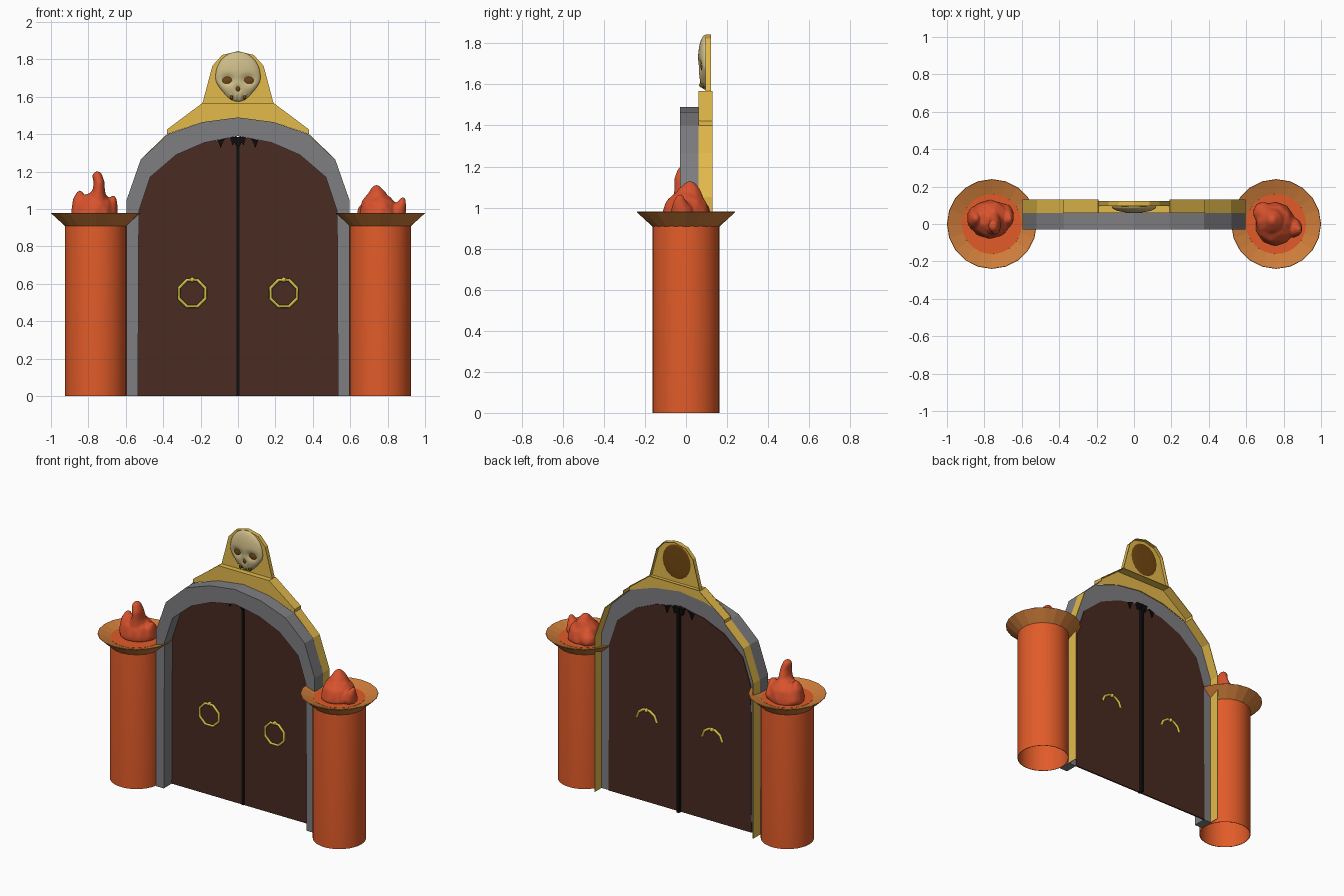
import bpy, bmesh, math
from mathutils import Matrix

if "Cube" in bpy.data.objects:
    bpy.data.objects.remove(bpy.data.objects["Cube"])


def mat(name, r, g, b):
    m = bpy.data.materials.new(name)
    m.diffuse_color = (r, g, b, 1)
    m.use_nodes = True
    m.node_tree.nodes["Principled BSDF"].inputs["Base Color"].default_value = m.diffuse_color
    return m


TERRA = mat("terracotta", .75, .105, .022)
BOWL = mat("bowl_orange", .62, .205, .042)
FLAME = mat("flame_red", .69, .085, .027)
GOLD = mat("gold", .77, .49, .07)
STONE = mat("stone_grey", .21, .21, .22)
WOOD = mat("dark_wood", .068, .024, .015)
BRASS = mat("brass", .66, .53, .06)
BLACK = mat("black_iron", .004, .004, .004)
BONE = mat("bone", .62, .51, .25)
BROWN = mat("socket_brown", .17, .065, .006)


def finish(name, bm, material, smooth=None, normals=True):
    if normals:
        bmesh.ops.recalc_face_normals(bm, faces=bm.faces)
    me = bpy.data.meshes.new(name)
    bm.to_mesh(me)
    bm.free()
    me.materials.append(material)
    ob = bpy.data.objects.new(name, me)
    bpy.context.collection.objects.link(ob)
    if smooth:
        bpy.ops.object.select_all(action='DESELECT')
        ob.select_set(True)
        bpy.context.view_layer.objects.active = ob
        bpy.ops.object.shade_smooth_by_angle(angle=math.radians(smooth))
    return ob


def prism(name, pts, y0, y1, material):
    """Extrude an x-z outline from y0 to y1."""
    bm = bmesh.new()
    a = [bm.verts.new((x, y0, z)) for x, z in pts]
    b = [bm.verts.new((x, y1, z)) for x, z in pts]
    bm.faces.new(a)
    bm.faces.new(b[::-1])
    for i in range(len(pts)):
        j = (i + 1) % len(pts)
        bm.faces.new((a[i], b[i], b[j], a[j]))
    return finish(name, bm, material)


def strip(name, pts, y0, y1, material, thick=.004):
    """Thin open wall following an x-z path."""
    bm = bmesh.new()
    a = [bm.verts.new((x, y0, z)) for x, z in pts]
    b = [bm.verts.new((x, y1, z)) for x, z in pts]
    for i in range(len(pts) - 1):
        bm.faces.new((a[i], a[i + 1], b[i + 1], b[i]))
    ob = finish(name, bm, material, normals=False)
    s = ob.modifiers.new("thickness", 'SOLIDIFY')
    s.thickness = thick
    s.offset = 0
    return ob


def lathe(name, prof, cx, n, material, smooth=None, ring=False):
    """Turn a radius-height profile; a ring profile closes on itself, others end in caps."""
    bm = bmesh.new()
    rings = [[bm.verts.new((cx + r * math.cos(2 * math.pi * i / n),
                            r * math.sin(2 * math.pi * i / n), z)) for i in range(n)]
             for r, z in prof]
    for p, q in zip(rings, rings[1:] + (rings[:1] if ring else [])):
        for i in range(n):
            j = (i + 1) % n
            bm.faces.new((p[i], p[j], q[j], q[i]))
    if not ring:
        bm.faces.new(rings[0])
        bm.faces.new(rings[-1])
    return finish(name, bm, material, smooth)


def mirror(half):
    """Complete a left half path that ends on the centre line."""
    return half + [(-x, z) for x, z in half[-2::-1]]


# stone arch
outer = mirror([(-.595, 0), (-.595, 1.05), (-.52, 1.265), (-.375, 1.4), (-.19, 1.465), (0, 1.49)])
inner = mirror([(-.535, 0), (-.53, .99), (-.47, 1.17), (-.33, 1.29), (-.18, 1.355), (0, 1.39)])
prism("stone_arch", outer + inner[::-1], -.03, .06, STONE)

# gold backing: side walls, pediment plate, ledge and hollow gable
side = [(-.593, 0), (-.593, 1.05), (-.518, 1.265), (-.378, 1.4), (-.378, 1.42), (-.19, 1.565)]
for s, n in ((1, "left"), (-1, "right")):
    strip(n + "_gold_wall", [(s * x, z) for x, z in side], .06, .13, GOLD)
prism("pediment_plate",
      [(-.38, 1.4), (-.38, 1.425), (-.19, 1.567), (.19, 1.567), (.38, 1.425), (.38, 1.4)]
      + outer[4:7][::-1], .06, .066, GOLD)
strip("pediment_ledge", [(-.19, 1.565), (.19, 1.565)], .06, .122, GOLD)
gable = mirror([(-.188, 1.565), (-.135, 1.765), (-.083, 1.822), (0, 1.842)])
prism("gable_plate", gable, .095, .1, GOLD)
strip("gable_rim", gable, .095, .122, GOLD)

# door leaves and iron seam
leaf = [(-.008, 0), (-.535, 0), (-.53, .99), (-.47, 1.17), (-.33, 1.29), (-.18, 1.355), (-.008, 1.388)]
for s, n in ((1, "left"), (-1, "right")):
    prism(n + "_door", [(s * x, z) for x, z in leaf], .055, .065, WOOD)
prism("door_seam", [(-.009, 0), (.009, 0), (.009, 1.385), (-.009, 1.385)], .05, .088, BLACK)

# iron spikes below the crown of the arch
prism("centre_spikes", [(-.042, 1.385), (-.03, 1.34), (-.018, 1.355), (0, 1.32), (.018, 1.355),
                        (.03, 1.34), (.042, 1.385)], .04, .085, BLACK)
for s, n in ((1, "right"), (-1, "left")):
    prism(n + "_spike", [(s * .065, 1.378), (s * .08, 1.36), (s * .092, 1.325), (s * .108, 1.365)],
          .04, .075, BLACK)


# ring handles: whole ring in front, upper half showing behind
def handle(name, cx, y, a0, a1, n, closed):
    bm = bmesh.new()
    rings = []
    for i in range(n if closed else n + 1):
        t = math.radians(a0 + (a1 - a0) * i / n)
        ring = []
        for k in range(6):
            u = math.pi * k / 3
            r = .076 + .009 * math.cos(u)
            ring.append(bm.verts.new((cx + r * math.cos(t), y + .009 * math.sin(u), .55 + r * math.sin(t))))
        rings.append(ring)
    for p, q in zip(rings, rings[1:] + (rings[:1] if closed else [])):
        for k in range(6):
            m = (k + 1) % 6
            bm.faces.new((p[k], p[m], q[m], q[k]))
    bmesh.ops.create_icosphere(bm, subdivisions=1, radius=.016,
                               matrix=Matrix.Translation((cx, y + .003, .622)))
    return finish(name, bm, BRASS, 70)


for s, n in ((1, "right"), (-1, "left")):
    handle(n + "_ring_handle", s * .245, .042, 22.5, 382.5, 8, True)
    handle(n + "_ring_back", s * .245, .07, 5, 175, 5, False)

# skull relief: an ellipsoid narrowed to a jaw, with pressed sockets
bm = bmesh.new()
bmesh.ops.create_uvsphere(bm, u_segments=64, v_segments=40, radius=1)
for v in bm.verts:
    x, y, z = v.co
    X, Z = x * .12, 1.708 + z * .133
    if Z < 1.68:
        k = min(1, (1.68 - Z) / .07)
        X *= 1 - .2 * k
    Y = .094
    if y < 0:
        Y += y * .036
        for ex, ez, w, h, d in ((.053, 1.69, .036, .026, .018), (-.053, 1.69, .036, .026, .018),
                                (0, 1.645, .014, .016, .012)):
            Y += d * math.exp(-((X - ex) / w) ** 2 - ((Z - ez) / h) ** 2)
        if Z < 1.61:
            Y += .004 * math.cos(X * 260)
        Y = min(Y, .094)
    v.co = (X, Y, Z)
finish("skull", bm, BONE, 60)


def disc(name, x, y, z, rx, ry, rz, tilt=0, material=BROWN):
    bm = bmesh.new()
    bmesh.ops.create_uvsphere(bm, u_segments=16, v_segments=8, radius=1)
    M = Matrix.Translation((x, y, z)) @ Matrix.Rotation(tilt, 4, 'Y') @ Matrix.Diagonal((rx, ry, rz, 1))
    bmesh.ops.transform(bm, matrix=M, verts=bm.verts)
    return finish(name, bm, material, 60)


for s, n in ((1, "right"), (-1, "left")):
    disc(n + "_eye_socket", s * .053, .083, 1.69, .036, .013, .027, s * .25)
    disc(n + "_tooth_gap", s * .035, .082, 1.597, .009, .018, .014)
disc("nose_socket", 0, .074, 1.642, .012, .009, .016)
disc("skull_back", 0, .1, 1.705, .105, .003, .115)

# pillars, hollow from below, with shallow fire bowls on top
for s, n in ((1, "right"), (-1, "left")):
    lathe(n + "_pillar", [(.16, .955), (.164, .91), (.164, 0), (.161, 0), (.161, .9)], s * .76, 32, TERRA, 40)
    lathe(n + "_bowl", [(.164, .908), (.24, .978), (.238, .98), (.158, .953)], s * .76, 20, BOWL, ring=True)


# flames: tapering tongues of overlapping balls fused into one skin
def flame(name, tongues):
    bm = bmesh.new()
    for t in tongues:
        for p, q in zip(t, t[1:] + t[-1:]):
            for i in range(5):
                x, y, z, r, ry = [a + (b - a) * i / 5 for a, b in zip(p, q)]
                M = Matrix.Translation((x, y, z)) @ Matrix.Diagonal((r, ry, r, 1))
                bmesh.ops.create_icosphere(bm, subdivisions=2, radius=1, matrix=M)
                if p == q:
                    break
    # drop what would sink below the bowl
    for v in bm.verts:
        v.co.z = max(v.co.z, .945)
    ob = finish(name, bm, FLAME)
    m = ob.modifiers.new("fuse", 'REMESH')
    m.mode = 'VOXEL'
    m.voxel_size = .007
    m.use_smooth_shade = True
    m = ob.modifiers.new("soften", 'SMOOTH')
    m.iterations = 8
    return ob


flame("left_flame", [
    [(-.77, .025, .96, .118, .105), (-.765, .025, .985, .11, .105)],
    [(-.755, .01, 1.02, .065, .075), (-.745, 0, 1.09, .036, .06), (-.742, -.01, 1.14, .03, .05),
     (-.752, -.01, 1.175, .028, .035)],
    [(-.845, .03, .98, .05, .07), (-.85, .03, 1.04, .036, .05), (-.845, .03, 1.08, .02, .025)],
    [(-.69, .04, .98, .05, .07), (-.672, .03, 1.03, .028, .045), (-.668, .025, 1.055, .018, .025)],
])
flame("right_flame", [
    [(.755, 0, .96, .11, .12), (.755, 0, .98, .105, .115)],
    [(.74, .01, 1.0, .09, .09), (.745, .015, 1.06, .055, .065), (.74, .02, 1.10, .03, .035)],
    [(.85, -.02, .98, .05, .055), (.872, -.03, 1.02, .028, .035), (.882, -.03, 1.05, .015, .02)],
    [(.69, .06, .98, .055, .06), (.70, .05, 1.03, .03, .03)],
])
